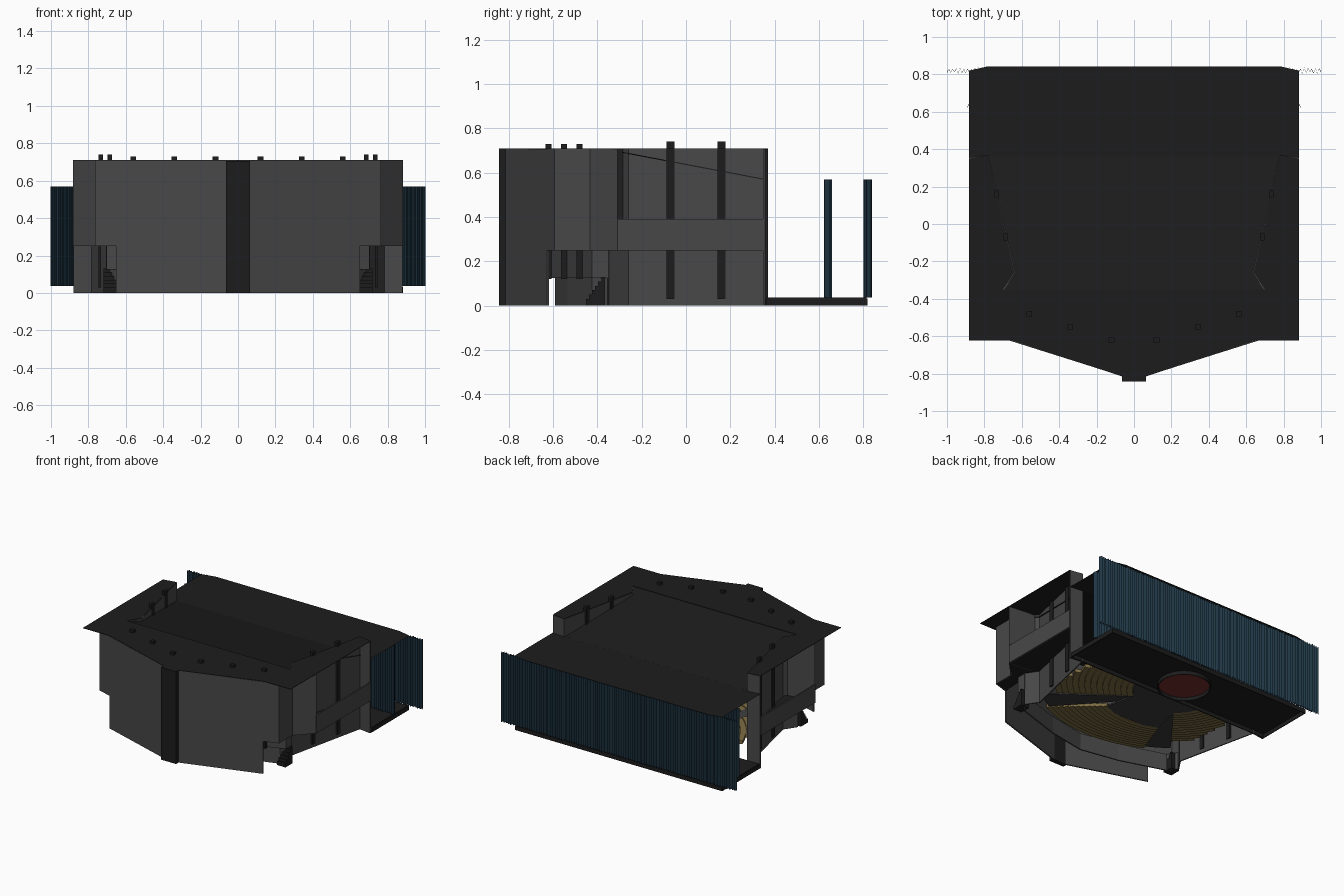
import bpy, bmesh, math, random

random.seed(4)
cube = bpy.data.objects.get("Cube")
if cube:
    bpy.data.objects.remove(cube, do_unlink=True)


def material(name, colour):
    m = bpy.data.materials.new(name)
    m.use_nodes = True
    m.diffuse_color = (*colour, 1)
    m.node_tree.nodes["Principled BSDF"].inputs["Base Color"].default_value = (*colour, 1)
    return m


GREY = material("concrete grey", (0.064, 0.064, 0.064))
DARK = material("charcoal", (0.012, 0.012, 0.012))
FLOOR = material("floor grey", (0.045, 0.045, 0.045))
BLUE = material("curtain blue", (0.014, 0.038, 0.06))
WOOD = material("seat wood", (0.21, 0.155, 0.058))
RED = material("turntable red", (0.18, 0.027, 0.027))


def finish(name, bm, mat, mirror=False):
    bmesh.ops.recalc_face_normals(bm, faces=bm.faces)
    mesh = bpy.data.meshes.new(name)
    bm.to_mesh(mesh)
    bm.free()
    mesh.materials.append(mat)
    ob = bpy.data.objects.new(name, mesh)
    bpy.context.collection.objects.link(ob)
    if mirror:
        ob.modifiers.new("Mirror", 'MIRROR').use_mirror_merge = False
    return ob


def add_prism(bm, pts, z0, z1):
    """Close a plan outline into a solid; heights may be functions of the point."""
    top = z1 if callable(z1) else lambda p: z1
    low = z0 if callable(z0) else lambda p: z0
    a = [bm.verts.new((p[0], p[1], low(p))) for p in pts]
    b = [bm.verts.new((p[0], p[1], top(p))) for p in pts]
    bm.faces.new(a)
    bm.faces.new(b)
    for i in range(len(pts)):
        j = (i + 1) % len(pts)
        bm.faces.new((a[i], a[j], b[j], b[i]))


def prism(name, pts, z0, z1, mat, mirror=False):
    bm = bmesh.new()
    add_prism(bm, pts, z0, z1)
    return finish(name, bm, mat, mirror)


def sheet(name, pts, z, mat):
    """Single flat face over a plan outline."""
    bm = bmesh.new()
    face = bm.faces.new([bm.verts.new((x, y, z)) for x, y in pts])
    face.normal_update()
    return finish(name, bm, mat)


def wall(name, path, z0, z1, mat, mirror=True, thick=0.01):
    """Upright sheet along a plan path, given thickness."""
    bm = bmesh.new()
    cols = [(bm.verts.new((x, y, z0)), bm.verts.new((x, y, z1))) for x, y in path]
    for (a, b), (c, d) in zip(cols, cols[1:]):
        bm.faces.new((a, c, d, b))
    ob = finish(name, bm, mat)
    s = ob.modifiers.new("Solidify", 'SOLIDIFY')
    s.thickness = thick
    s.offset = 0
    if mirror:
        ob.modifiers.new("Mirror", 'MIRROR').use_mirror_merge = False
    return ob


def rect(x, y, hx, hy):
    return [(x - hx, y - hy), (x + hx, y - hy), (x + hx, y + hy), (x - hx, y + hy)]


def both(half):
    """Complete a half outline with its mirror image."""
    return half + [(-x, y) for x, y in reversed(half)]


def sector(r0, r1, a0, a1, n=10):
    """Ring segment around the stage front, angles from straight ahead."""
    arc = lambda r, i: (r * math.sin(math.radians(a0 + (a1 - a0) * i / n)),
                        0.45 - r * math.cos(math.radians(a0 + (a1 - a0) * i / n)))
    return [arc(r0, i) for i in range(n + 1)] + [arc(r1, n - i) for i in range(n + 1)]


H, MID, STAGE_H = 0.71, 0.25, 0.571

# Roofs: flat outer roof, sloping hall roof, flat canopy over the stage
prism("flat_roof", both([(0.063, -0.843), (0.063, -0.815), (0.65, -0.623), (0.883, -0.623),
                         (0.883, 0.35), (0.78, 0.37), (0.64, -0.26), (0.70, -0.35)]),
      H - 0.003, H, DARK)
slope = lambda p: H - 0.002 - (p[1] + 0.36) * 0.19
prism("sloping_roof", both([(0.707, -0.36), (0.707, -0.34), (0.652, -0.26), (0.788, 0.36)]),
      lambda p: slope(p) - 0.005, slope, DARK)
sheet("stage_canopy", both([(0.782, 0.36), (0.883, 0.352), (0.883, 0.82), (0.78, 0.843)]),
      STAGE_H, DARK)

# Front and outer walls
prism("front_pilaster", rect(0, -0.825, 0.063, 0.018), 0, H - 0.004, DARK)
wall("front_wall", [(0, -0.828), (0.65, -0.623)], 0, H - 0.003, GREY)
wall("upper_corner_wall", [(0.65, -0.623), (0.76, -0.59), (0.76, -0.43), (0.878, -0.31),
                           (0.66, -0.29)], MID, H - 0.003, GREY)
prism("corner_floor", [(0.65, -0.615), (0.755, -0.59), (0.755, -0.43), (0.87, -0.31),
                       (0.66, -0.29), (0.66, -0.45)], MID, MID + 0.008, DARK, True)

# Hall walls
wall("hall_side_wall", [(0.70, -0.35), (0.64, -0.26), (0.78, 0.365), (0.88, 0.352)],
     0, H - 0.003, GREY)
wall("hall_rear_wall", [(0, -0.62), (0.12, -0.605), (0.34, -0.535), (0.56, -0.465),
                        (0.70, -0.42), (0.70, -0.35)], 0.125, H - 0.003, GREY)
wall("seating_base_wall", [(0, -0.585), (0.3, -0.53), (0.65, -0.42), (0.70, -0.35)],
     0, 0.13, GREY)

# Side balconies
wall("balcony_front", [(0.878, -0.31), (0.878, 0.35)], MID, 0.39, GREY)
prism("balcony_floor", [(0.64, -0.26), (0.66, -0.3), (0.878, -0.31), (0.878, 0.35),
                        (0.78, 0.365)], MID, MID + 0.008, DARK, True)

# Columns poking through the roof
bm = bmesh.new()
for x, y in ((0.12, -0.62), (0.34, -0.55), (0.56, -0.48)):
    add_prism(bm, rect(x, y, 0.015, 0.014), 0.12, 0.73)
for x, y in ((0.685, -0.07), (0.735, 0.16)):
    add_prism(bm, rect(x, y, 0.012, 0.018), 0.03, 0.74)
finish("columns", bm, DARK, True)

# Side entrance steps
bm = bmesh.new()
for i in range(6):
    add_prism(bm, rect(0.685, -0.445 + i * 0.014, 0.035, 0.007), 0, 0.03 + i * 0.02)
finish("entrance_steps", bm, DARK, True)

# Auditorium floor and aisles
bm = bmesh.new()
add_prism(bm, both([(0.287, 0.362), (0.246, 0.278), (0.185, 0.214),
                    (0.236, -0.013), (0.126, -0.055)]), 0.01, 0.02)
rake = lambda p: 0.02 + max(0, math.hypot(p[0], p[1] - 0.45) - 0.3) * 0.15
for s in (-1, 1):
    add_prism(bm, sector(0.3, 0.96, s * 27, s * 38, 4), lambda p: rake(p) - 0.01, rake)
finish("auditorium_floor", bm, FLOOR)

# Raked seating: one central block and two side blocks cut off by wall and stage
bm = bmesh.new()
STEP = 0.042
for i in range(11):
    r = 0.52 + i * STEP
    add_prism(bm, sector(r, r + STEP * 0.97, -27, 27, 16), 0.015 + i * 0.009, 0.04 + i * 0.009)
for s in (-1, 1):
    for i in range(13):
        r = 0.3 + i * STEP
        end = min(math.acos(0.09 / r), math.asin(min(1, 0.64 / (r + STEP))))
        add_prism(bm, sector(r, r + STEP * 0.97, s * 38, s * math.degrees(end)),
                  0.015 + i * 0.007, 0.04 + i * 0.007)
finish("seating_rows", bm, WOOD)

# Stage platform, open underneath, with a round turntable
stage = both([(0.878, 0.365), (0.878, 0.815)])
prism("stage_top", stage, 0.03, 0.037, DARK)
wall("stage_skirt", stage + stage[:1], 0, 0.032, DARK, False, 0.008)
ring = lambda r: [(r * math.cos(t * math.tau / 40), 0.545 + r * math.sin(t * math.tau / 40))
                  for t in range(41)]
prism("turntable", ring(0.18)[:-1], 0.026, 0.034, RED)
wall("turntable_rim", ring(0.184), 0, 0.032, DARK, False, 0.006)


# Pleated curtains
def pleats(x0, x1, y, n):
    return [(x0 + (x1 - x0) * i / n,
             y + (1 if i % 2 else -1) * random.uniform(0.006, 0.018)) for i in range(n + 1)]


wall("back_curtain", pleats(-1, 1, 0.82, 200), 0.037, 0.57, BLUE, False, 0.003)
wall("side_curtain", pleats(0.6, 0.89, 0.64, 30), 0.037, 0.57, BLUE, True, 0.003)
